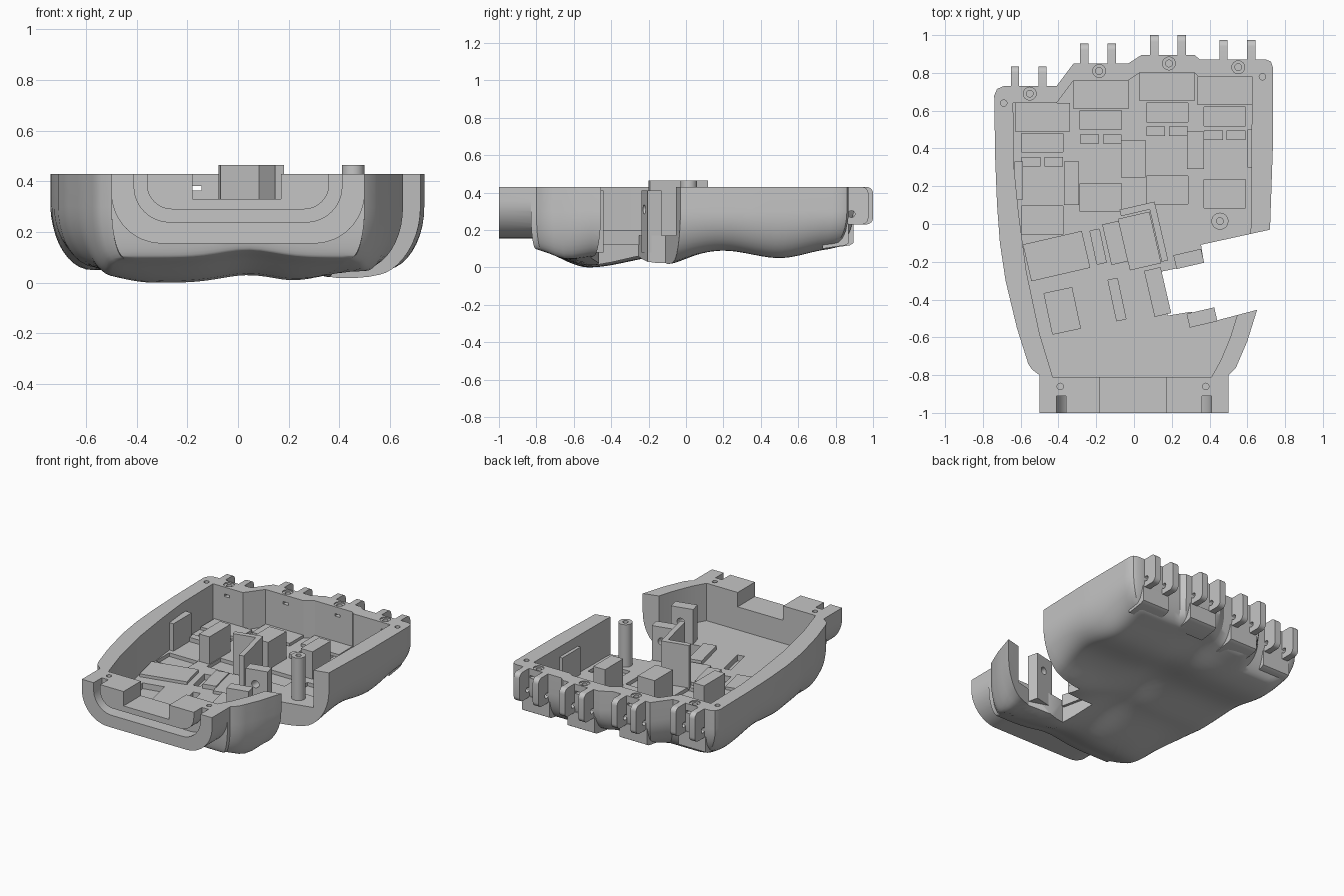
import bpy, bmesh, math
from mathutils import Matrix, Vector

cube = bpy.data.objects.get("Cube")
if cube:
    bpy.data.objects.remove(cube)

grey = bpy.data.materials.new("plain grey")
grey.use_nodes = True
grey.diffuse_color = (0.56, 0.56, 0.56, 1)
grey.node_tree.nodes["Principled BSDF"].inputs["Base Color"].default_value = (0.56, 0.56, 0.56, 1)

TOP, FLOOR = 0.43, 0.17
ALONG_X = Matrix(((0, 0, 1, 0), (1, 0, 0, 0), (0, 1, 0, 0), (0, 0, 0, 1)))  # profile is (y, z)
ALONG_Y = Matrix(((1, 0, 0, 0), (0, 0, 1, 0), (0, 1, 0, 0), (0, 0, 0, 1)))  # profile is (x, z)


def finish(name, bm):
    bmesh.ops.recalc_face_normals(bm, faces=bm.faces)
    mesh = bpy.data.meshes.new(name)
    bm.to_mesh(mesh)
    bm.free()
    mesh.materials.append(grey)
    obj = bpy.data.objects.new(name, mesh)
    bpy.context.collection.objects.link(obj)
    return obj


def prism(name, pts, lo, hi, mat=Matrix()):
    bm = bmesh.new()
    a = [bm.verts.new(mat @ Vector((p, q, lo))) for p, q in pts]
    b = [bm.verts.new(mat @ Vector((p, q, hi))) for p, q in pts]
    bm.faces.new(a)
    bm.faces.new(b)
    for i in range(len(a)):
        j = (i + 1) % len(a)
        bm.faces.new((a[i], a[j], b[j], b[i]))
    return finish(name, bm)


def box(name, x, y, w, d, lo, hi, deg=0):
    c, s = math.cos(math.radians(deg)), math.sin(math.radians(deg))
    corners = [(i * w / 2, j * d / 2) for i, j in ((-1, -1), (1, -1), (1, 1), (-1, 1))]
    return prism(name, [(x + p * c - q * s, y + p * s + q * c) for p, q in corners], lo, hi)


def disc(name, a, b, r, lo, hi, mat=Matrix()):
    ring = [math.tau * i / 24 for i in range(24)]
    return prism(name, [(a + r * math.cos(t), b + r * math.sin(t)) for t in ring], lo, hi, mat)


def combine(obj, tool, op="DIFFERENCE"):
    mod = obj.modifiers.new("cut", "BOOLEAN")
    mod.operation, mod.solver, mod.object = op, "EXACT", tool
    bpy.context.view_layer.objects.active = obj
    bpy.ops.object.modifier_apply(modifier=mod.name)
    bpy.data.objects.remove(tool)


def smooth_step(table, v):
    for (a, p), (b, q) in zip(table, table[1:]):
        if v <= b:
            t = max(0, (v - a) / (b - a))
            return p + (q - p) * t * t * (3 - 2 * t)
    return table[-1][1]


def u_profile(half, low, r):
    pts = [(half, TOP)]
    for i in range(13):
        t = math.pi / 2 * i / 12
        pts.append((half - r + r * math.cos(t), low + r - r * math.sin(t)))
    return pts + [(-x, z) for x, z in reversed(pts)]


# Palm shell: outline rings shrink towards a softly waved underside
outline = [(-.5, -.83), (.5, -.83), (.5, -.8), (.54, -.76), (.6, -.62), (.65, -.46), (.695, -.25),
           (.72, -.03), (.735, .4), (.735, .83), (.725, .86), (.7, .87), (.35, .87), (.32, .895),
           (.04, .895), (-.03, .85), (-.32, .85), (-.41, .73), (-.69, .73), (-.725, .715),
           (-.74, .68), (-.735, .35), (-.725, .1), (-.71, -.1), (-.68, -.3), (-.62, -.55),
           (-.56, -.74), (-.54, -.77), (-.5, -.8)]
dense = []
for (ax, ay), (bx, by) in zip(outline, outline[1:] + outline[:1]):
    n = max(1, round(math.hypot(bx - ax, by - ay) / 0.05))
    dense += [(ax + (bx - ax) * i / n, ay + (by - ay) * i / n) for i in range(n)]

WAVE = [(-.83, .1), (-.52, .0), (-.1, .06), (.2, .09), (.5, .05), (.8, .1), (.95, .12)]


def underside(x, y):
    ridge = 0.03 * math.exp(-((x - .04) / .15) ** 2)
    thumb_mound = 0.045 * math.exp(-((x - .45) / .22) ** 2 - ((y + .12) / .14) ** 2)
    heel = smooth_step([(-.7, 0), (-.5, 1), (-.1, 0)], y)
    edge = 0.06 * heel * smooth_step([(.25, 0), (.6, 1)], abs(x + .08))
    return smooth_step(WAVE, y) + ridge - thumb_mound + edge


EDGE = .78
steps = [1 - (1 - EDGE) * (1 - math.cos(math.pi / 2 * i / 10)) for i in range(11)]
steps += [EDGE * (1 - i / 14) for i in range(1, 14)]
bm = bmesh.new()
rings = [[bm.verts.new((x, y, TOP)) for x, y in dense]]
for s in steps:
    ring = []
    for px, py in dense:
        squeeze = smooth_step([(-.83, .5), (-.4, 1)], py)
        k = max(s, EDGE)
        inner = min(1, s / EDGE)
        x = px * (1 - (1 - k) * squeeze) * inner
        y = py * (1 - (1 - k) * (.15 if py < 0 else .55)) * inner
        u = max(0, (s - EDGE) / (1 - EDGE))
        low = underside(x, y)
        ring.append(bm.verts.new((x, y, low + (.3 - low) * (1 - math.sqrt(max(0, 1 - u * u))))))
    rings.append(ring)
bm.faces.new(rings[0])
for a, b in zip(rings, rings[1:]):
    for i in range(len(a)):
        j = (i + 1) % len(a)
        bm.faces.new((a[i], a[j], b[j], b[i]))
hub = bm.verts.new((0, 0, underside(0, 0)))
for i, v in enumerate(rings[-1]):
    bm.faces.new((v, rings[-1][(i + 1) % len(dense)], hub))
palm = finish("palm_shell", bm)

# Wrist collar with a U groove around its tongue
wrist = prism("wrist", u_profile(.5, .155, .2), -1, -.72, ALONG_Y)
groove = u_profile(.41, .24, .14)
groove[0], groove[-1] = (.41, .6), (-.41, .6)
combine(wrist, prism("groove", groove, -1.1, -.91, ALONG_Y))
combine(wrist, prism("tongue", u_profile(.36, .29, .1), -1, -.88, ALONG_Y), "UNION")
combine(palm, wrist, "UNION")

# Hollow, wrist gap and thumb opening
cavity = [(-.43, -.81), (.41, -.81), (.46, -.72), (.51, -.6), (.55, -.47), (.6, -.25), (.62, 0),
          (.625, .78), (.34, .78), (.32, .8), (.03, .8), (-.03, .76), (-.32, .76), (-.41, .64),
          (-.64, .64), (-.635, .3), (-.61, .05), (-.57, -.25), (-.5, -.58)]
combine(palm, prism("hollow", cavity, FLOOR, .6))
combine(palm, box("gap", -.005, -.95, .35, .32, .33, .6))
notch = [(.18, -.485), (.3, -.465), (.44, -.51), (.65, -.455), (1, -.38), (1, .03), (.72, -.03),
         (.355, -.11), (.37, -.205), (.13, -.255)]
combine(palm, prism("thumb_opening", notch, -.2, .6))

# Finger stations: centre x, bay centre x, inner wall y, outer wall y, lug tip y
fingers = [(-.557, -.485, .64, .73, .835), (-.19, -.175, .76, .85, .955),
           (.18, .175, .8, .895, 1.0), (.547, .48, .78, .87, .975)]
for x, px, inner, outer, tip in fingers:
    combine(palm, box("pocket", px, inner - .21, .22, .1, .135, .3))
    combine(palm, box("pocket", px, inner - .62, .22, .15, .145, .3))
    combine(palm, box("cord_slot", x + .025, outer - .05, .04, .3, .365, .382))
    sx, sy = x + .005, inner + .05
    combine(palm, disc("counterbore", sx, sy, .034, TOP - .008, .6))
    combine(palm, disc("screw_hole", sx, sy, .018, .3, .6))
for x, y in ((-.69, .64), (.68, .78), (-.39, -.86), (.38, -.86)):
    combine(palm, disc("pin_hole", x, y, .017, .34, .6))
for x, y, w, d in ((-.09, -.4, .05, .22), (-.19, -.12, .05, .18), (-.38, -.46, .15, .22)):
    combine(palm, box("floor_slot", x, y, w, d, .13, .3, 12))

parts = [palm]
# Finger lugs, knuckle blocks and floor pads
for n, (x, px, inner, outer, tip) in enumerate(fingers, 1):
    for side in (-1, 1):
        cx, r = x + side * .073, .035
        prof = [(outer - .04, .23), (outer - .04, TOP)]
        for cz, start in ((TOP - r, 90), (.23 + r, 0)):
            for i in range(7):
                t = math.radians(start - 15 * i)
                prof.append((tip - r + r * math.cos(t), cz + r * math.sin(t)))
        lug = prism(f"finger_lug_{n}", prof, cx - .022, cx + .022, ALONG_X)
        combine(lug, disc("hole", tip - .09, .285, .018, cx - .1, cx + .1, ALONG_X))
        parts.append(lug)
    under = [(outer, .235), (outer, .13), (outer - .02, .118), (outer - .14, .1),
             (outer - .14, .16), (outer - .08, .16), (outer - .08, .235)]
    parts.append(prism(f"knuckle_block_{n}", under, x - .105, x + .105, ALONG_X))
    parts.append(box(f"floor_pad_{n}", px, inner - .075, .29, .15, FLOOR - .01, FLOOR + .02))
    for side in (-1, 1):
        parts.append(box(f"floor_ridge_{n}", px + side * .06, inner - .31, .1, .05, FLOOR - .01, FLOOR + .03))

# Upright blocks between the actuator bays
for x, y, w, d in ((-.61, .23, .045, .2), (-.33, .215, .08, .23), (-.005, .345, .13, .2),
                   (.325, .39, .09, .2), (.615, .4, .03, .2)):
    parts.append(box("bay_divider", x, y, w, d, FLOOR - .01, .36))

# Thumb mount: corner plates, hinge lugs and bed pads
parts.append(box("thumb_plate_back", .02, .08, .19, .035, FLOOR - .01, .465, 13))
parts.append(box("thumb_plate_side", .13, -.05, .035, .3, FLOOR - .01, .465, 13))
parts.append(box("thumb_bed", .03, -.09, .17, .28, FLOOR - .01, FLOOR + .02, 13))
parts.append(box("thumb_sill", .125, -.36, .09, .25, FLOOR - .05, FLOOR + .03, 13))
parts.append(box("thumb_actuator_pad", -.41, -.17, .32, .2, FLOOR - .01, FLOOR + .02, 13))
parts.append(box("thumb_guide_pad", -.1, -.1, .09, .22, FLOOR - .01, FLOOR + .03, 13))
for name, x, y in (("upper", .29, -.185), ("lower", .36, -.495)):
    lug = box(f"thumb_lug_{name}", x, y, .15, .075, .08, .41, 13)
    combine(lug, disc("hole", x, .31, .025, y - .2, y + .2, ALONG_Y))
    parts.append(lug)

# Screw post
post = disc("screw_post", .455, .015, .045, .1, .465)
combine(post, disc("bore", .455, .015, .018, .35, .6))
parts.append(post)

bpy.ops.object.select_all(action="DESELECT")
for obj in parts:
    obj.select_set(True)
bpy.context.view_layer.objects.active = palm
bpy.ops.object.shade_smooth_by_angle(angle=math.radians(30))
